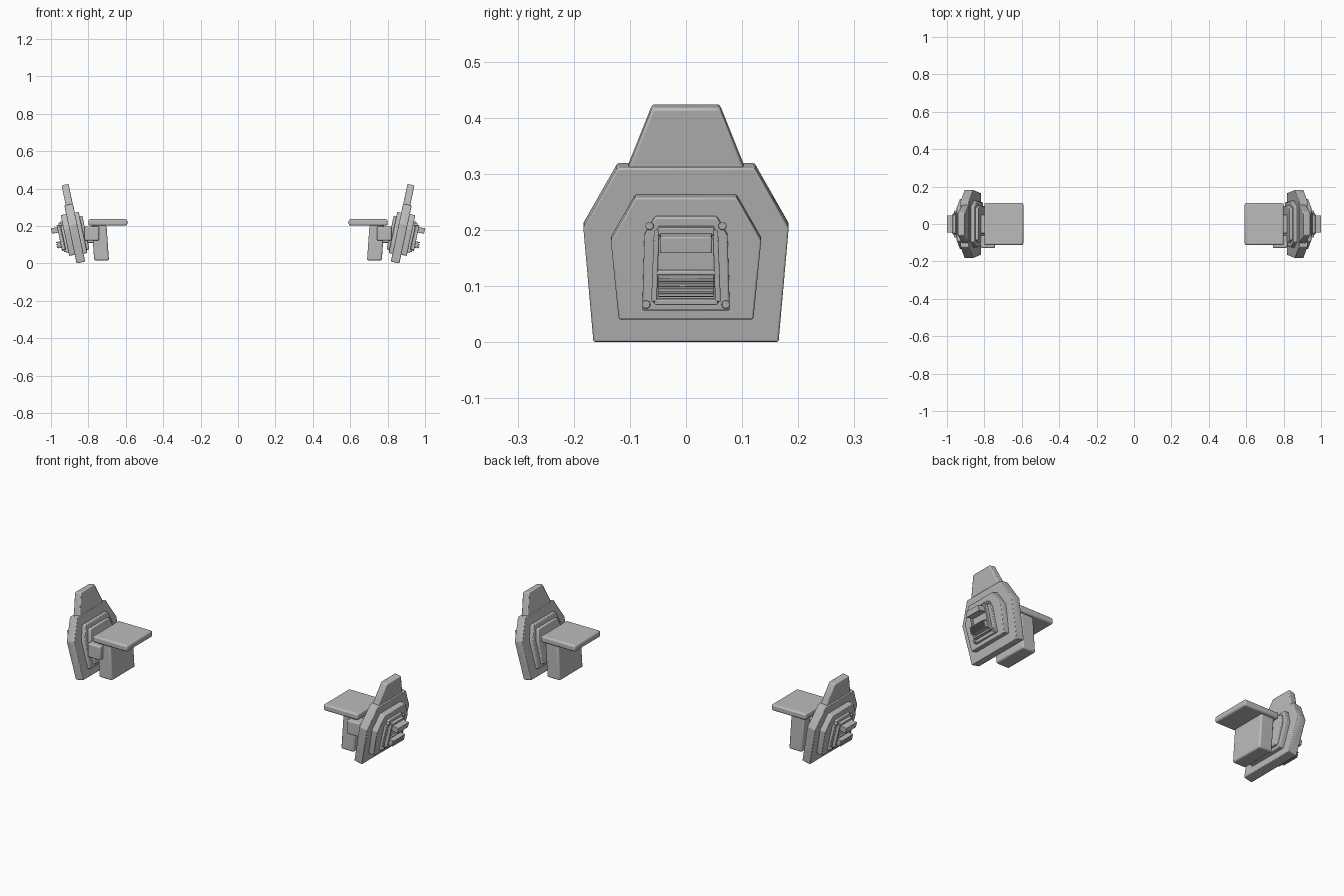
import bpy, bmesh, math
from mathutils import Vector

if "Cube" in bpy.data.objects:
    bpy.data.objects.remove(bpy.data.objects["Cube"], do_unlink=True)

grey = bpy.data.materials.new("plain_grey")
grey.use_nodes = True
grey.diffuse_color = (0.5, 0.5, 0.5, 1)
grey.node_tree.nodes["Principled BSDF"].inputs["Base Color"].default_value = (0.5, 0.5, 0.5, 1)

TILT = math.radians(12)
S, C = math.sin(TILT), math.cos(TILT)
FOOT = 0.863  # x of the outer armour face at the ground


def on_plate(y, z, w):
    """Point at height z lying w outward from the leaning armour face."""
    v = (z + w * S) / C
    return Vector((FOOT + v * S + w * C, y, z))


def finish(name, bm, bevel, segments=2):
    """Bevel, mirror to the other side and shade."""
    bmesh.ops.recalc_face_normals(bm, faces=bm.faces)
    mesh = bpy.data.meshes.new(name)
    bm.to_mesh(mesh)
    bm.free()
    mesh.materials.append(grey)
    ob = bpy.data.objects.new(name, mesh)
    bpy.context.collection.objects.link(ob)
    if bevel:
        mod = ob.modifiers.new("Bevel", "BEVEL")
        mod.width, mod.segments = bevel, segments
        mod.limit_method = "ANGLE"
    ob.modifiers.new("Mirror", "MIRROR").use_axis = (True, False, False)
    bpy.ops.object.select_all(action="DESELECT")
    ob.select_set(True)
    bpy.context.view_layer.objects.active = ob
    bpy.ops.object.shade_smooth_by_angle(angle=math.radians(35))
    return ob


def loft(bm, a, b):
    """Closed solid between two matching loops."""
    va, vb = [bm.verts.new(p) for p in a], [bm.verts.new(p) for p in b]
    bm.faces.new(va)
    bm.faces.new(vb)
    for i in range(len(va)):
        j = (i + 1) % len(va)
        bm.faces.new((va[i], va[j], vb[j], vb[i]))


def plate(name, half, w0, w1, bevel=0.004):
    """Symmetric outline, given as its +y half, extruded along the lean."""
    outline = half + [(-y, z) for y, z in reversed(half)]
    bm = bmesh.new()
    front = [on_plate(y, z, w1) for y, z in outline]
    depth = Vector((C, 0, -S)) * (w1 - w0)
    loft(bm, [p - depth for p in front], front)
    return finish(name, bm, bevel)


def bar(name, y, z0, z1, w0, w1, bevel=0.002):
    return plate(name, [(y, z0), (y, z1)], w0, w1, bevel)


def box(name, x, y, z, bevel, lean=0.0, segments=3):
    """Box from ranges; lean shifts its foot sideways."""
    bm = bmesh.new()
    ring = [(x[0], y[0]), (x[1], y[0]), (x[1], y[1]), (x[0], y[1])]
    loft(bm, [Vector((px + lean, py, z[0])) for px, py in ring],
         [Vector((px, py, z[1])) for px, py in ring])
    return finish(name, bm, bevel, segments)


# Outer armour layers
plate("main_armour", [(0.165, 0), (0.183, 0.203), (0.122, 0.31)], -0.047, 0, 0.003)
plate("top_horn", [(0.106, 0.29), (0.103, 0.31), (0.06, 0.417)], -0.046, -0.008, 0.005)
plate("middle_armour", [(0.12, 0.04), (0.134, 0.18), (0.09, 0.257)], -0.01, 0.03, 0.003)
plate("raised_armour", [(0.078, 0.056), (0.074, 0.19), (0.055, 0.222)], 0.02, 0.043, 0.003)

# Vent panel with its rim, shelf and louvres
plate("vent_panel", [(0.058, 0.068), (0.06, 0.08), (0.055, 0.195), (0.048, 0.205)], 0.04, 0.052)
for side in (-1, 1):
    bm = bmesh.new()
    rim = [(0.052, 0.072), (0.062, 0.072), (0.057, 0.2), (0.048, 0.2)]
    loft(bm, [on_plate(side * y, z, 0.045) for y, z in rim],
         [on_plate(side * y, z, 0.062) for y, z in rim])
    finish("vent_rim_front" if side < 0 else "vent_rim_back", bm, 0.002)
bar("vent_top_rim", 0.05, 0.19, 0.204, 0.045, 0.062)
bar("vent_middle_rim", 0.055, 0.119, 0.126, 0.045, 0.062)
bar("vent_bottom_rim", 0.056, 0.066, 0.076, 0.045, 0.062)
bar("upper_shelf", 0.046, 0.158, 0.187, 0.045, 0.0955)
bar("lower_vent", 0.05, 0.08, 0.114, 0.045, 0.078)
for i in range(4):
    z = 0.081 + i * 0.009
    bar("louvre_%d" % (i + 1), 0.05, z, z + 0.005, 0.07, 0.085, 0.001)

# Corner bolts
for side in (-1, 1):
    for y, z in ((0.065, 0.207), (0.071, 0.067)):
        bm = bmesh.new()
        mid = [on_plate(side * y, z, w) for w in (0.035, 0.052)]
        up = Vector((S, 0, C))
        rings = [[p + (up * math.sin(a) + Vector((0, math.cos(a), 0))) * 0.008
                  for a in (i * math.tau / 8 for i in range(8))] for p in mid]
        loft(bm, *rings)
        finish("corner_bolt", bm, 0.002)

# Inner padding layers
plate("inner_frame", [(0.115, 0.05), (0.125, 0.2), (0.095, 0.27)], -0.068, -0.04)
plate("inner_pad", [(0.095, 0.07), (0.1, 0.2), (0.085, 0.25)], -0.083, -0.06, 0.005)

# Shoulder mount
box("shoulder_slab", (0.592, 0.8), (-0.112, 0.112), (0.202, 0.236), 0.009)
box("hanging_block", (0.703, 0.782), (-0.1, 0.1), (0.015, 0.205), 0.009, -0.013)
box("hinge_core", (0.75, 0.84), (-0.05, 0.05), (0.11, 0.19), 0.004)
box("front_bracket", (0.743, 0.82), (-0.128, -0.06), (0.122, 0.197), 0.007)
